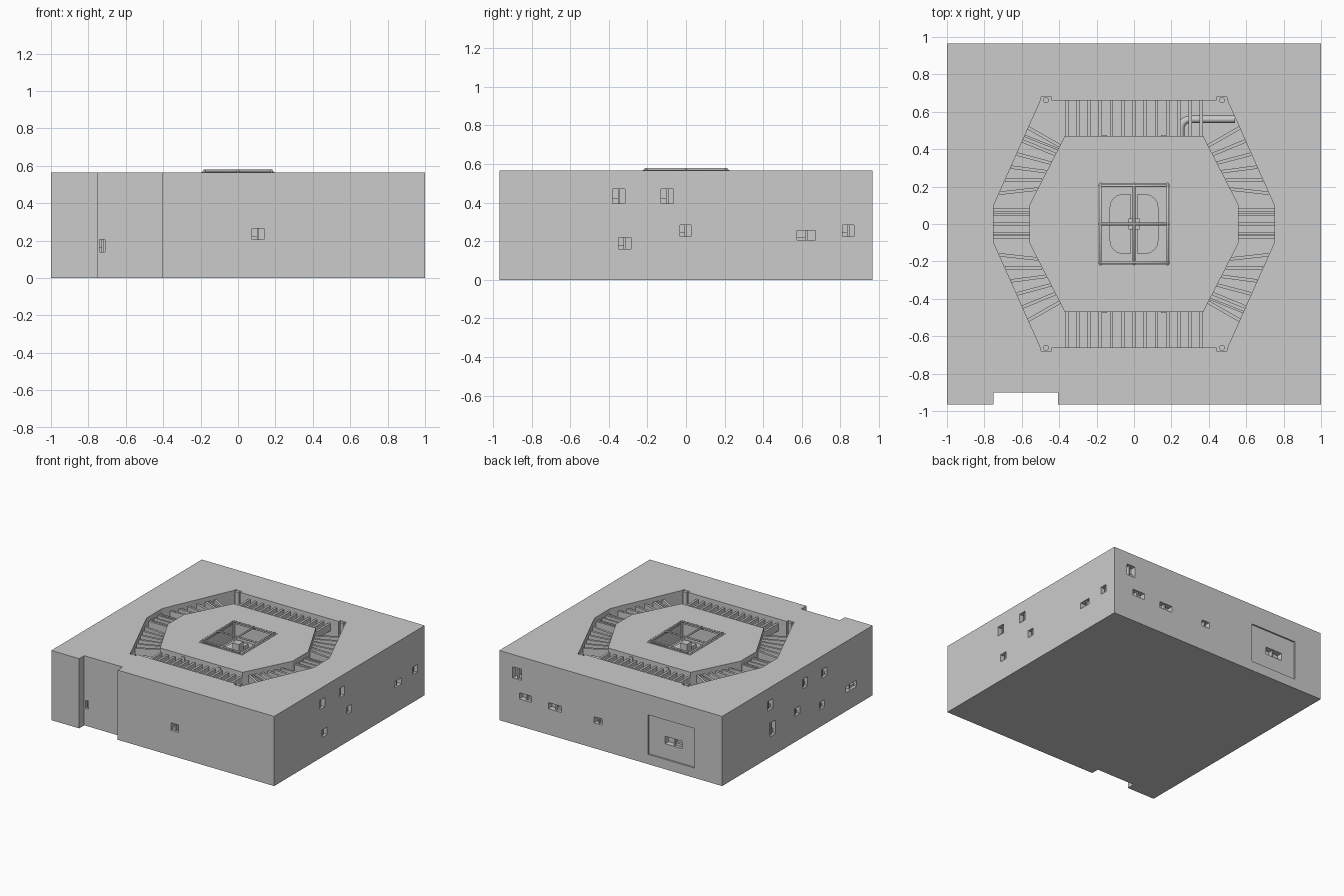
import bpy, bmesh, math
from mathutils import Vector

if "Cube" in bpy.data.objects:
    bpy.data.objects.remove(bpy.data.objects["Cube"])

TOP, FLOOR = 0.565, 0.36


def prism(name, pts, z0, z1):
    bm = bmesh.new()
    f = bm.faces.new([bm.verts.new((x, y, z0)) for x, y in pts])
    r = bmesh.ops.extrude_face_region(bm, geom=[f])
    verts = [g for g in r["geom"] if isinstance(g, bmesh.types.BMVert)]
    bmesh.ops.translate(bm, vec=(0, 0, z1 - z0), verts=verts)
    bmesh.ops.recalc_face_normals(bm, faces=bm.faces)
    me = bpy.data.meshes.new(name)
    bm.to_mesh(me)
    bm.free()
    ob = bpy.data.objects.new(name, me)
    bpy.context.collection.objects.link(ob)
    return ob


def box(name, x0, x1, y0, y1, z0, z1):
    return prism(name, [(x0, y0), (x1, y0), (x1, y1), (x0, y1)], z0, z1)


def cut(ob, cutter):
    m = ob.modifiers.new("cut", 'BOOLEAN')
    m.operation, m.solver, m.object = 'DIFFERENCE', 'EXACT', cutter
    bpy.context.view_layer.objects.active = ob
    bpy.ops.object.modifier_apply(modifier=m.name)
    bpy.data.objects.remove(cutter)


def bar(name, a, b, w, z0, z1):
    a, b = Vector(a), Vector(b)
    n = (b - a).normalized().orthogonal() * w / 2
    return prism(name, [a + n, b + n, b - n, a - n], z0, z1)


def pipe(name, pts, r):
    cu = bpy.data.curves.new(name, 'CURVE')
    cu.dimensions, cu.bevel_depth, cu.bevel_resolution = '3D', r, 2
    cu.use_fill_caps = True
    s = cu.splines.new('POLY')
    s.points.add(len(pts) - 1)
    for p, co in zip(s.points, pts):
        p.co = (*co, 1)
    ob = bpy.data.objects.new(name, cu)
    bpy.context.collection.objects.link(ob)
    return ob


def octagon(ax, ay, bx, by):
    return [(ax, ay), (-ax, ay), (-bx, by), (-bx, -by),
            (-ax, -ay), (ax, -ay), (bx, -by), (bx, by)]


# Main block with front notch and ring trench
Y = 0.965
body = prism("block", [(-1, -Y), (-.75, -Y), (-.75, -.9), (-.405, -.9), (-.405, -Y),
                       (1, -Y), (1, Y), (-1, Y)], 0, TOP)
cut(body, prism("trench_cutter", octagon(.5, .66, .75, .1), FLOOR, 1))
for sx in (-1, 1):
    for sy in (-1, 1):
        x = sx * .47
        cut(body, box("slot_cutter", x - .028, x + .028, sy * .665 - .015, sy * .665 + .015, FLOOR, 1))
        post = bpy.ops.mesh.primitive_cylinder_add(vertices=12, radius=.016, depth=TOP - FLOOR,
                                                   location=(x, sy * .662, (TOP + FLOOR) / 2))
        bpy.context.object.name = "corner_post"

# Shallow panel on the back
cut(body, box("panel_cutter", -.75, -.335, Y - .012, 1.1, .08, .40))


# Window recesses, each with a mullion and a sill inside
def window(side, a0, a1, z0, z1, face, d=.045):
    s = 1 if face > 0 else -1

    def place(name, u0, u1, n0, n1, w0, w1):
        n0, n1 = sorted((face - s * n0, face - s * n1))
        return box(name, n0, n1, u0, u1, w0, w1) if side == 'x' else box(name, u0, u1, n0, n1, w0, w1)
    cut(body, place("window_cutter", a0, a1, d, -.05, z0, z1))
    m = (a0 + a1) / 2
    place("window_mullion", m - .006, m + .006, .015, d + .005, z0, z1)
    place("window_sill", a0, m, .025, d + .005, z0, z0 + (z1 - z0) * .35)


for w in [(-.38, -.315, .395, .47), (-.13, -.065, .395, .47), (-.35, -.285, .16, .22),
          (-.03, .025, .225, .285), (.575, .67, .205, .255), (.81, .87, .225, .285)]:
    window('x', *w, 1)
for w in [(.31, .385, .385, .46), (.28, .35, .165, .275), (-.03, .04, .21, .27), (-.13, -.065, .395, .47),
          (-.35, -.285, .14, .2), (-.38, -.31, .385, .455), (-.76, -.62, .15, .2)]:
    window('x', *w, -1)
window('y', .075, .14, .205, .265, -Y)
window('y', -.74, -.71, .14, .205, -.9)
for w in [(.80, .88, .375, .465), (.71, .82, .22, .27), (.44, .56, .21, .26), (.08, .15, .205, .255)]:
    window('y', *w, Y)
window('y', -.63, -.48, .2, .26, Y - .012)

# Central island with a shaft
island = prism("island", octagon(.37, .47, .56, .1), FLOOR - .01, TOP)
cut(island, box("shaft_cutter", -.195, .195, -.225, .225, .42, 1))

# Trench slats on straight sides
Z0, Z1 = .47, .53
for s in (-1, 1):
    for i in range(13):
        x = -.36 + i * .06
        bar("trench_slat", (x, s * .465), (x, s * .665), .018, Z0, Z1)
    for y in (-.07, -.05, 0, .05, .075):
        bar("side_slat", (s * .555, y), (s * .755, y), .015, Z0, Z1)
    for t in (-1, 1):
        a, b = Vector((s * .37, t * .47)), Vector((s * .56, t * .1))
        c, d = Vector((s * .5, t * .66)), Vector((s * .75, t * .1))
        for i in range(6):
            k = .14 + i * .125
            bar("diagonal_slat", a.lerp(b, k), c.lerp(d, k + .12), .018, Z0, Z1)
    # Cross wall at two opposite corners
    bar("cross_wall", (-s * .405, s * .40), (-s * .595, s * .475), .012, FLOOR, Z1)
    # Small brackets on the island edge
    for x in (-.16, .16):
        box("bracket", x - .015, x + .015, s * .47 - .006, s * .47 + .006, .48, .55)

# Pipe in the back right of the trench
arc = [(.30 - .05 * math.sin(q), .51 + .05 * math.cos(q), .43)
       for q in [i * math.pi / 12 for i in range(7)]]
pipe("trench_pipe", [(.54, .56, .43)] + arc + [(.25, .47, .43)], .02)

# Half-round plates inside the shaft
for s in (-1, 1):
    pts = [(s * .02, -.16), (s * .06, -.16)]
    pts += [(s * (.06 + .07 * math.sin(q)), -.09 - .07 * math.cos(q)) for q in (.4, .8, 1.2, 1.57)]
    pts += [(x, -y) for x, y in reversed(pts)]
    prism("shaft_plate", pts, .41, .45)
box("shaft_hub", -.03, .03, -.03, .03, .41, .53)

# Cage frame over the shaft, with sloped ends
for x in (-.18, 0, .18):
    pipe("cage_long_bar", [(x, -.225, .55), (x, -.21, .573), (x, .21, .573), (x, .225, .55)], .007)
for y in (-.205, 0, .205):
    pipe("cage_cross_bar", [(-.195, y, .55), (-.18, y, .573), (.18, y, .573), (.195, y, .55)], .007)
for s in (-1, 1):
    box("cage_rail_x", s * .19 - .006, s * .19 + .006, -.225, .225, .55, .568)
    box("cage_rail_y", -.195, .195, s * .22 - .006, s * .22 + .006, .55, .568)
    for t in (-1, 1):
        pipe("cage_leg", [(s * .18, t * .205, .42), (s * .18, t * .205, .573)], .008)
